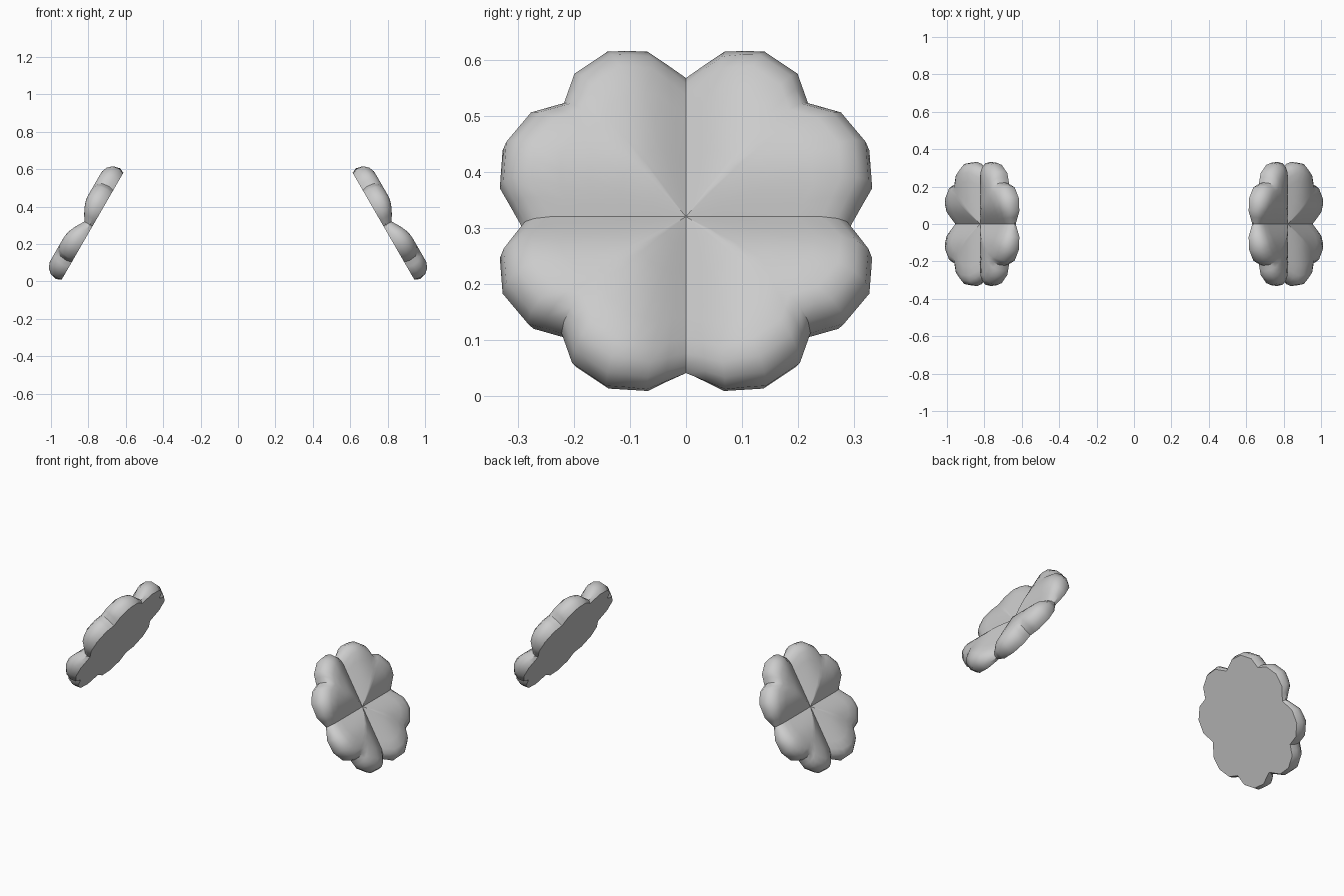
import bpy, bmesh, math
from mathutils import Vector

if "Cube" in bpy.data.objects:
    bpy.data.objects.remove(bpy.data.objects["Cube"])

# outline of half a heart-shaped leaf, from crease end to the leaf's own notch
HALF = [(0.293, 0.0), (0.332, 0.07), (0.327, 0.143), (0.282, 0.203), (0.222, 0.222)]
# rings from flat back rim up over the rounded edge: (radius scale, height fraction)
RINGS = [(0.965, 0.0), (1.0, 0.3), (0.98, 0.65), (0.92, 0.88), (0.83, 1.0),
         (0.68, 1.0), (0.52, 1.0), (0.36, 1.0), (0.18, 1.0)]


def clover_outline():
    leaf = HALF + [(v, u) for u, v in reversed(HALF[:-1])]
    pts = []
    for k in range(4):
        c, s = round(math.cos(k * math.pi / 2)), round(math.sin(k * math.pi / 2))
        for (u0, v0), (u1, v1) in zip(leaf, leaf[1:]):
            for u, v in ((u0, v0), ((u0 + u1) / 2, (v0 + v1) / 2)):
                pts.append((c * u - s * v, s * u + c * v))
    return pts


def height(u, v):
    # puffy leaf, falling to a sharp crease on both axes
    d = min(abs(u), abs(v))
    return 0.05 + 0.053 * math.sin(min(1, d / 0.13) * math.pi / 2)


def clover(name, side):
    bm = bmesh.new()

    def vert(u, v, h):
        v *= 1.03
        return bm.verts.new(Vector((side * (0.778 - 0.5 * v + 0.866 * h), u,
                                    0.295 + 0.866 * v + 0.5 * h)))

    outline = clover_outline()
    n = len(outline)
    rings = [[vert(u * t, v * t, f * height(u * t, v * t)) for u, v in outline]
             for t, f in RINGS]
    for a, b in zip(rings, rings[1:]):
        for i in range(n):
            j = (i + 1) % n
            bm.faces.new((a[i], a[j], b[j], b[i]))
    # puffed front centre and flat back
    front, back = vert(0, 0, 0.05), vert(0, 0, 0)
    for i in range(n):
        j = (i + 1) % n
        bm.faces.new((rings[-1][i], rings[-1][j], front))
        bm.faces.new((rings[0][j], rings[0][i], back))
    bmesh.ops.recalc_face_normals(bm, faces=bm.faces)
    me = bpy.data.meshes.new(name)
    bm.to_mesh(me)
    bm.free()
    ob = bpy.data.objects.new(name, me)
    bpy.context.collection.objects.link(ob)
    bpy.ops.object.select_all(action='DESELECT')
    ob.select_set(True)
    bpy.context.view_layer.objects.active = ob
    bpy.ops.object.shade_smooth_by_angle(angle=math.radians(40))


clover("clover_right", 1)
clover("clover_left", -1)
